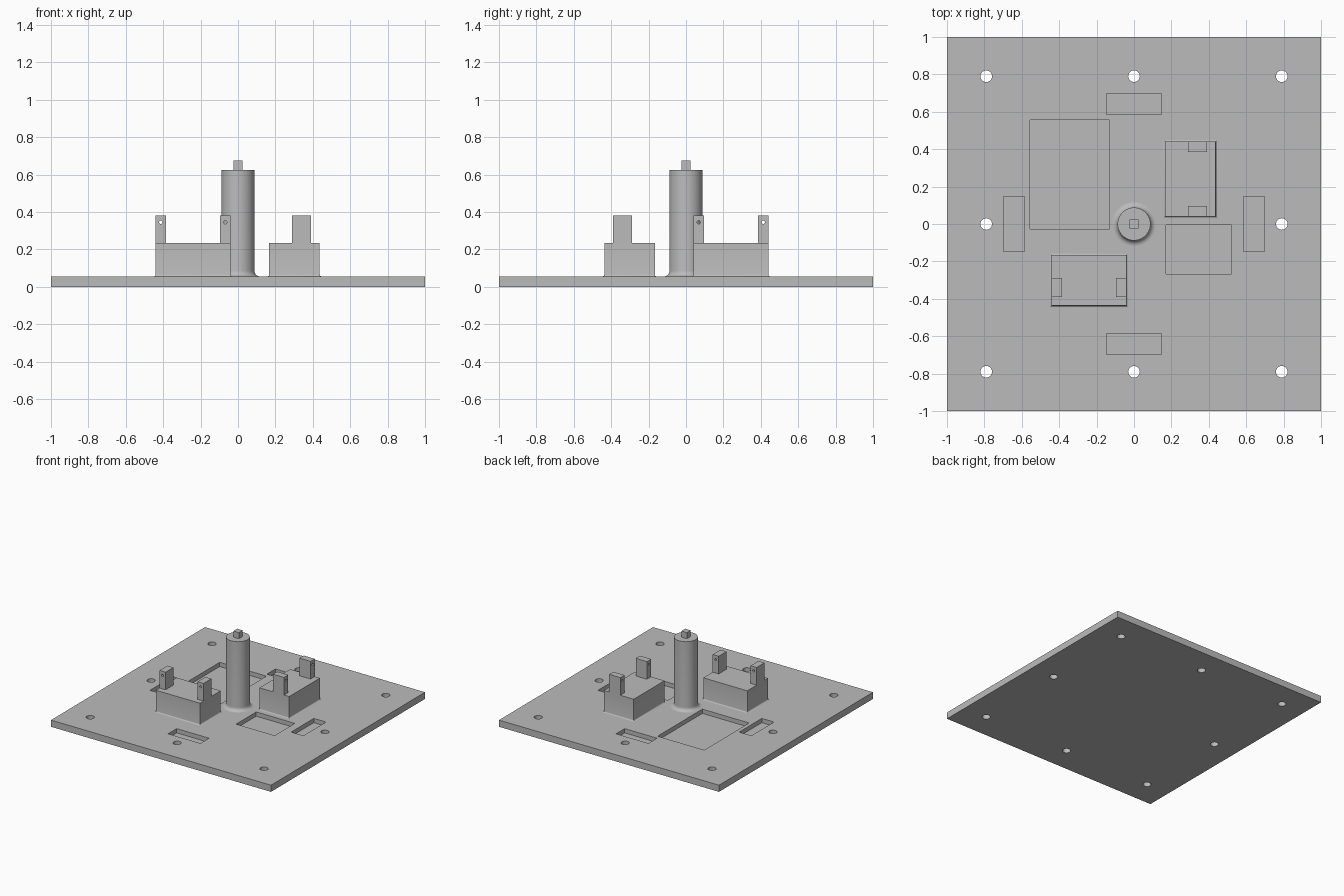
import bpy, bmesh, math
from mathutils import Matrix

cube = bpy.data.objects.get("Cube")
if cube:
    bpy.data.objects.remove(cube, do_unlink=True)

grey = bpy.data.materials.new("matte_grey")
grey.use_nodes = True
colour = (0.5, 0.5, 0.5, 1)
grey.diffuse_color = colour
grey.node_tree.nodes["Principled BSDF"].inputs["Base Color"].default_value = colour

PLATE_TOP = 0.055
BLOCK_TOP = 0.235


def finish(name, bm):
    bmesh.ops.recalc_face_normals(bm, faces=bm.faces)
    mesh = bpy.data.meshes.new(name)
    bm.to_mesh(mesh)
    bm.free()
    mesh.materials.append(grey)
    obj = bpy.data.objects.new(name, mesh)
    bpy.context.collection.objects.link(obj)
    return obj


def add_box(bm, x, y, z):
    """Add a box from its (min, max) ranges."""
    size = [r[1] - r[0] for r in (x, y, z)]
    centre = [(r[0] + r[1]) / 2 for r in (x, y, z)]
    bmesh.ops.create_cube(bm, size=1, matrix=Matrix.Translation(centre) @ Matrix.Diagonal((*size, 1)))


def add_cylinder(bm, radius, depth, matrix, sides=32):
    bmesh.ops.create_cone(bm, cap_ends=True, segments=sides, radius1=radius,
                          radius2=radius, depth=depth, matrix=matrix)


def add_loft(bm, rings):
    """Skin a stack of closed rings of points and cap both ends."""
    rows = [[bm.verts.new(p) for p in ring] for ring in rings]
    count = len(rows[0])
    for low, high in zip(rows, rows[1:]):
        for i in range(count):
            j = (i + 1) % count
            bm.faces.new((low[i], low[j], high[j], high[i]))
    bm.faces.new(rows[0])
    bm.faces.new(rows[-1])


def fillet(radius, steps):
    """Outward offset and height of a concave fillet, bottom to top."""
    angles = [math.pi / 2 * i / steps for i in range(steps + 1)]
    return [(radius * (1 - math.sin(a)), PLATE_TOP + radius * (1 - math.cos(a))) for a in angles]


def cut(obj, bm):
    """Subtract the cutter from the object for good."""
    cutter = finish("cutter", bm)
    cutter.hide_render = True
    mod = obj.modifiers.new("cut", 'BOOLEAN')
    mod.operation, mod.solver, mod.object = 'DIFFERENCE', 'EXACT', cutter
    bpy.context.view_layer.objects.active = obj
    bpy.ops.object.modifier_apply(modifier=mod.name)
    bpy.data.objects.remove(cutter, do_unlink=True)


def smooth(obj):
    bpy.ops.object.select_all(action='DESELECT')
    obj.select_set(True)
    bpy.context.view_layer.objects.active = obj
    bpy.ops.object.shade_smooth_by_angle(angle=math.radians(35))


# Base plate with shallow pockets and through holes
bm = bmesh.new()
add_box(bm, (-1, 1), (-1, 1), (0, PLATE_TOP))
plate = finish("base_plate", bm)

bm = bmesh.new()
pocket_z = (0.02, 0.1)
for side in (-1, 1):
    near, far = sorted((side * 0.586, side * 0.697))
    add_box(bm, (-0.147, 0.147), (near, far), pocket_z)
    add_box(bm, (near, far), (-0.147, 0.147), pocket_z)
add_box(bm, (-0.555, -0.13), (-0.027, 0.555), pocket_z)
add_box(bm, (0.17, 0.52), (-0.267, -0.006), pocket_z)
for x in (-0.79, 0, 0.79):
    for y in (-0.79, 0, 0.79):
        if x or y:
            add_cylinder(bm, 0.031, 0.4, Matrix.Translation((x, y, 0)))
cut(plate, bm)
smooth(plate)

# Central column with a flared foot
bm = bmesh.new()
profile = [(0.118, PLATE_TOP - 0.01)]
profile += [(0.088 + out, z) for out, z in fillet(0.03, 8)]
profile.append((0.088, 0.625))
turns = [2 * math.pi * i / 64 for i in range(64)]
add_loft(bm, [[(r * math.cos(t), r * math.sin(t), z) for t in turns] for r, z in profile])
smooth(finish("column", bm))

# Square peg on the column
bm = bmesh.new()
add_box(bm, (-0.025, 0.025), (-0.025, 0.025), (0.625, 0.675))
finish("column_peg", bm)


# Two matching support blocks, each with a pair of drilled lugs
def support(name, location, turn):
    place = Matrix.Translation(location) @ Matrix.Rotation(turn, 4, 'Z')
    bm = bmesh.new()
    rows = [(0.01, PLATE_TOP - 0.01)] + fillet(0.01, 4) + [(0, BLOCK_TOP)]
    corners = ((-1, -1), (1, -1), (1, 1), (-1, 1))
    add_loft(bm, [[(sx * (0.2 + out), sy * (0.135 + out), z) for sx, sy in corners]
                  for out, z in rows])
    block = finish(name + "_block", bm)
    block.data.transform(place)
    smooth(block)
    for side, label in ((-1, "first"), (1, "second")):
        bm = bmesh.new()
        x = sorted((side * 0.145, side * 0.2))
        add_box(bm, x, (-0.088, 0.013), (BLOCK_TOP, 0.38))
        lug = finish(f"{name}_{label}_lug", bm)
        bm = bmesh.new()
        add_cylinder(bm, 0.009, 0.4, Matrix.Translation((side * 0.1725, 0, 0.345))
                     @ Matrix.Rotation(math.pi / 2, 4, 'X'), 20)
        cut(lug, bm)
        lug.data.transform(place)
        smooth(lug)


support("front_support", (-0.24, -0.302, 0), 0)
support("side_support", (0.302, 0.24, 0), math.pi / 2)
